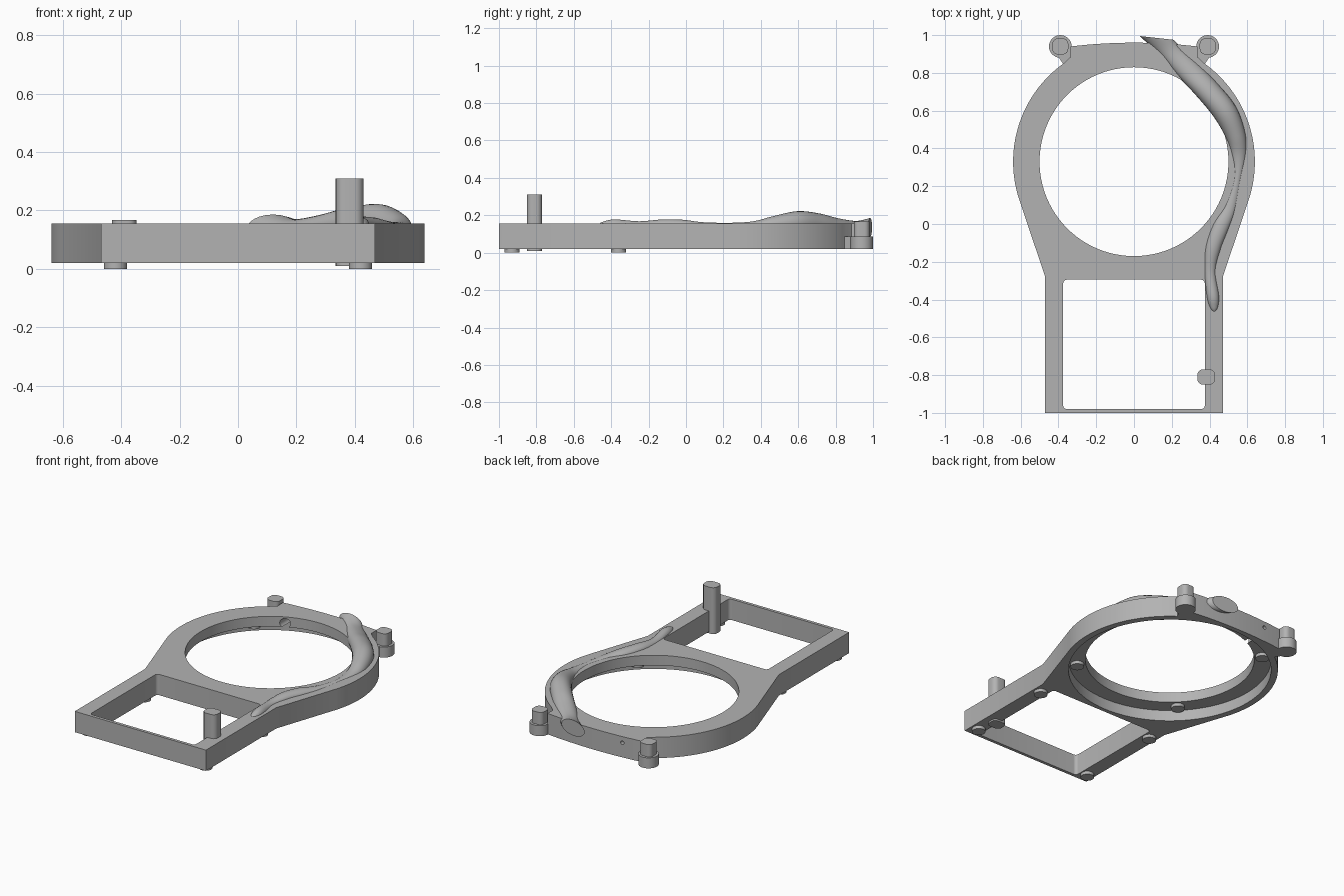
import bpy, bmesh, math
from mathutils import Vector

if "Cube" in bpy.data.objects:
    bpy.data.objects.remove(bpy.data.objects["Cube"])

grey = bpy.data.materials.new("plain grey")
grey.diffuse_color = (0.45, 0.45, 0.45, 1)
grey.use_nodes = True
grey.node_tree.nodes["Principled BSDF"].inputs["Base Color"].default_value = grey.diffuse_color
CY = 0.33            # ring centre y
Z0, Z1 = 0.02, 0.155  # frame bottom and top


def finish(name, bm):
    bmesh.ops.recalc_face_normals(bm, faces=bm.faces[:])
    me = bpy.data.meshes.new(name)
    bm.to_mesh(me)
    bm.free()
    ob = bpy.data.objects.new(name, me)
    bpy.context.collection.objects.link(ob)
    me.materials.append(grey)
    return ob


def smooth(ob):
    bpy.ops.object.select_all(action='DESELECT')
    ob.select_set(True)
    bpy.context.view_layer.objects.active = ob
    bpy.ops.object.shade_smooth_by_angle(angle=math.radians(30))


def prism(name, pts, z0, z1):
    bm = bmesh.new()
    face = bm.faces.new([bm.verts.new((x, y, z0)) for x, y in pts])
    ext = bmesh.ops.extrude_face_region(bm, geom=[face])
    verts = [g for g in ext["geom"] if isinstance(g, bmesh.types.BMVert)]
    bmesh.ops.translate(bm, verts=verts, vec=(0, 0, z1 - z0))
    return finish(name, bm)


def arc(cx, cy, r, a0, a1, n):
    return [(cx + r * math.cos(math.radians(a0 + (a1 - a0) * i / n)),
             cy + r * math.sin(math.radians(a0 + (a1 - a0) * i / n))) for i in range(n + 1)]


def circle(cx, cy, r, n=32):
    return arc(cx, cy, r, 0, 360, n)[:-1]


def round_rect(x0, x1, y0, y1, r):
    return (arc(x1 - r, y1 - r, r, 0, 90, 6) + arc(x0 + r, y1 - r, r, 90, 180, 6)
            + arc(x0 + r, y0 + r, r, 180, 270, 6) + arc(x1 - r, y0 + r, r, 270, 360, 6))


def cut(ob, cutter):
    mod = ob.modifiers.new("cut", 'BOOLEAN')
    mod.operation, mod.solver, mod.object = 'DIFFERENCE', 'EXACT', cutter
    bpy.context.view_layer.objects.active = ob
    bpy.ops.object.modifier_apply(modifier=mod.name)
    bpy.data.objects.remove(cutter)


# Frame: round ring flaring into a rectangular handle, mirrored outline
half = [(0.47, -1.0), (0.47, -0.28)] + arc(0, CY, 0.64, -18.6, 54.6, 36)
half += [(0.335, 0.885), (0.335, 0.94)]
half += [(0.335 - 0.335 * i / 8, 0.96 - 0.02 * (1 - i / 8) ** 2) for i in range(1, 8)]
outline = half + [(0, 0.96)] + [(-x, y) for x, y in reversed(half)]
frame = prism("frame", outline, Z0, Z1)
cut(frame, prism("ring_hole", circle(0, CY, 0.5, 96), -0.1, 0.3))
cut(frame, prism("ring_recess", circle(0, CY, 0.6, 96), -0.1, 0.09))
cut(frame, prism("window", round_rect(-0.375, 0.375, -0.98, -0.295, 0.02), -0.1, 0.3))

# Stepped drill hole through the back of the ring
for r, y0, y1 in ((0.012, 0.7, 1.1), (0.03, 0.7, 0.86)):
    drill = prism("drill", circle(0, 0, r, 20), y0, y1)
    drill.rotation_euler = (-math.pi / 2, 0, 0)
    drill.location = (-0.21, 0, 0.115)
    bpy.context.view_layer.update()
    cut(frame, drill)
smooth(frame)

# Back lugs with pins, and feet under the handle
for s, side in ((-1, "left"), (1, "right")):
    x = 0.39 * s
    smooth(prism(side + "_lug", circle(x, 0.94, 0.06), Z0, 0.088))
    smooth(prism(side + "_pin", round_rect(x - 0.042, x + 0.042, 0.898, 0.982, 0.028), 0.08, 0.168))
    web = [(0.32 * s, 0.9), (0.37 * s, 0.84), (0.41 * s, 0.90), (0.35 * s, 0.94)]
    prism(side + "_lug_web", web, Z0, 0.088)
    for y, pos in ((-0.93, "front"), (-0.36, "rear")):
        smooth(prism(side + "_" + pos + "_foot", circle(0.42 * s, y, 0.04), 0, Z0 + 0.01))

# Round pads inside the underside recess
for a in (45, 135, 225, 315):
    t = math.radians(a)
    smooth(prism("recess_pad", circle(0.55 * math.cos(t), CY + 0.55 * math.sin(t), 0.04), 0.07, 0.1))

# Upright post on the handle
smooth(prism("post", round_rect(0.335, 0.43, -0.85, -0.77, 0.03), 0.01, 0.31))

# Flowing strand: left edge xy, right edge xy, top height, half height
stations = [
    (.03, .995, .21, .975, .186, .05), (.13, .90, .265, .92, .170, .04),
    (.225, .79, .36, .83, .185, .05), (.32, .69, .45, .735, .21, .06),
    (.42, .57, .54, .62, .222, .065), (.49, .45, .59, .48, .195, .05),
    (.515, .36, .595, .36, .168, .03), (.525, .24, .57, .24, .160, .02),
    (.48, .10, .54, .08, .163, .02), (.42, 0, .50, -.03, .176, .03),
    (.38, -.12, .46, -.13, .178, .03), (.37, -.25, .435, -.25, .168, .03),
    (.385, -.38, .45, -.38, .178, .03), (.40, -.44, .445, -.44, .167, .02),
    (.42, -.465, .43, -.465, .155, .008)]


def spline(rows, steps):
    out = []
    for i in range(len(rows) - 1):
        a, b, c, d = (rows[min(max(i + k, 0), len(rows) - 1)] for k in (-1, 0, 1, 2))
        for j in range(steps):
            t = j / steps
            out.append([0.5 * (2 * q + (r - p) * t + (2 * p - 5 * q + 4 * r - s) * t * t
                               + (3 * q - p - 3 * r + s) * t ** 3)
                        for p, q, r, s in zip(a, b, c, d)])
    return out + [list(rows[-1])]


bm = bmesh.new()
rings = []
N = 24
for xl, yl, xr, yr, top, h in spline(stations, 6):
    mid = Vector(((xl + xr) / 2, (yl + yr) / 2, top - h))
    side = Vector(((xr - xl) / 2, (yr - yl) / 2, 0))
    rings.append([bm.verts.new(mid + side * math.cos(2 * math.pi * k / N)
                               + Vector((0, 0, h * math.sin(2 * math.pi * k / N)))) for k in range(N)])
for r0, r1 in zip(rings, rings[1:]):
    for k in range(N):
        bm.faces.new((r0[k], r0[(k + 1) % N], r1[(k + 1) % N], r1[k]))
bm.faces.new(rings[0])
bm.faces.new(rings[-1])
smooth(finish("flowing_strand", bm))
